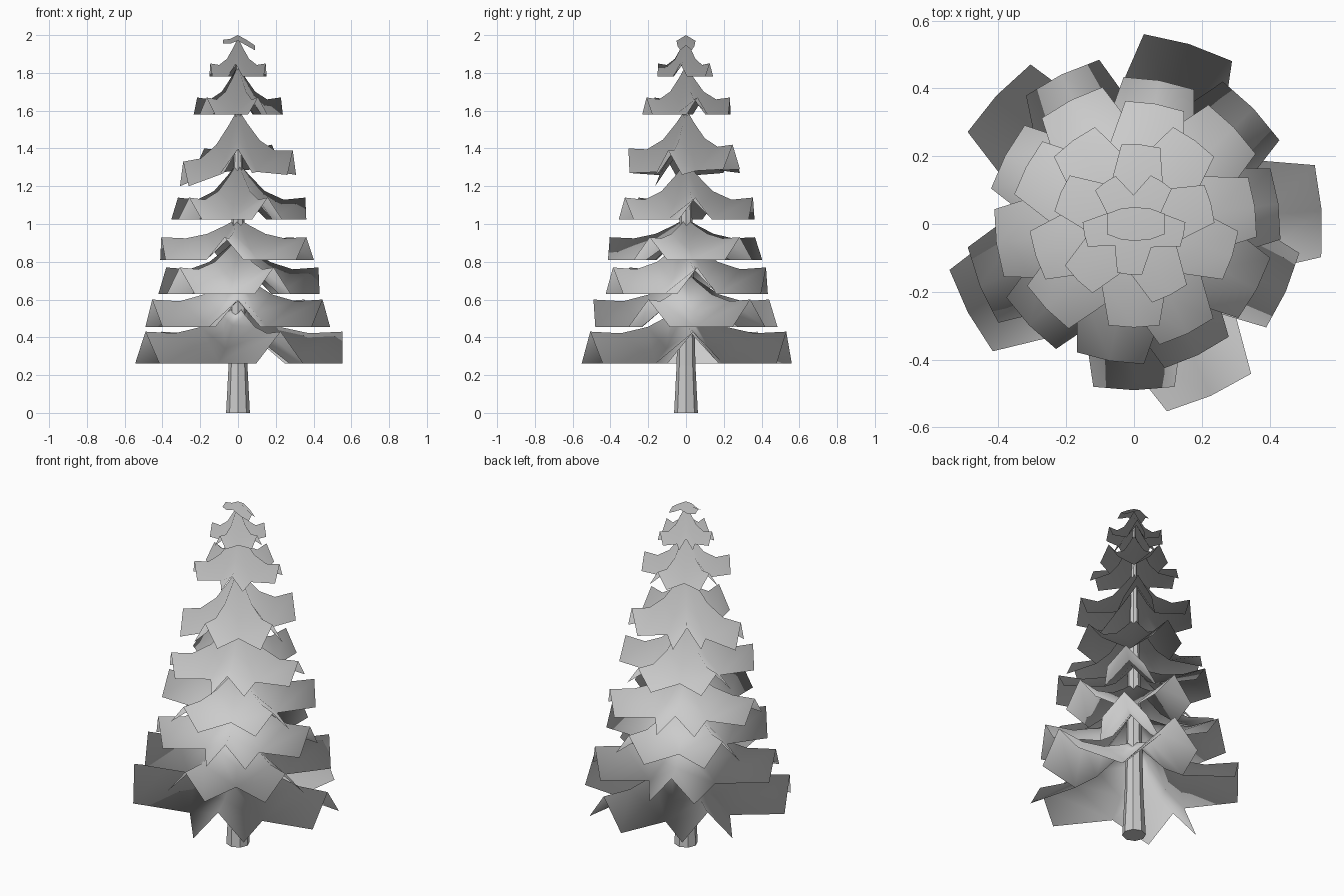
import bpy, bmesh, math
from mathutils import Vector

if "Cube" in bpy.data.objects:
    bpy.data.objects.remove(bpy.data.objects["Cube"])

CROWN_CENTRE = Vector((0, 0, .5))


def finish(bm, name, foliage=False):
    for f in bm.faces:
        f.smooth = foliage
    me = bpy.data.meshes.new(name)
    bm.to_mesh(me)
    bm.free()
    if foliage:
        # puffy foliage shading: normals radiate from inside the crown
        me.normals_split_custom_set_from_vertices(
            [(v.co - CROWN_CENTRE).normalized() for v in me.vertices])
    ob = bpy.data.objects.new(name, me)
    bpy.context.collection.objects.link(ob)
    return ob


# trunk: tapered eight-sided column
bm = bmesh.new()
rings = []
for z, r in [(0, .063), (.25, .050), (1.0, .034), (1.95, .006)]:
    rings.append([bm.verts.new((r * math.cos(math.pi / 4 * i), r * math.sin(math.pi / 4 * i), z))
                  for i in range(8)])
for a, b in zip(rings, rings[1:]):
    for i in range(8):
        bm.faces.new((a[i], a[(i + 1) % 8], b[(i + 1) % 8], b[i]))
bm.faces.new(rings[0][::-1])
bm.faces.new(rings[-1])
finish(bm, "trunk")

# ridge: (distance, height above tip as part of rise)
RIDGE = [(.17, .62), (.40, .18), (.68, -.06), (1.0, 0)]
# valley between two boughs: (distance, rise part, drop part)
VALLEY = [(.16, .60, .30), (.36, .22, .72), (.57, 0, 1.0)]


def polar(angle, r, z):
    return Vector((r * math.cos(angle), r * math.sin(angle), z))


def tier(name, z, R, rise, drop, dirs, sag=(0, 0, 0, 0, 0), tip_width=.245):
    """Star-shaped skirt: folded boughs that meet in valleys near the trunk."""
    bm = bmesh.new()
    apex = bm.verts.new((0, 0, z + rise))
    angles = [math.radians(d) for d in dirs]
    n = len(angles)
    ridges, valleys = [], []
    for i, a in enumerate(angles):
        ridges.append([bm.verts.new(polar(a, R * t, z + rise * h - sag[i] * t)) for t, h in RIDGE])
        j = (i + 1) % n
        mid = a + ((angles[j] - a) % math.tau) / 2
        s = (sag[i] + sag[j]) / 2
        valleys.append([bm.verts.new(polar(mid, R * t, z + rise * h - drop * d - s * t))
                        for t, h, d in VALLEY])
    for i, a in enumerate(angles):
        r = ridges[i]
        across = Vector((-math.sin(a), math.cos(a), 0))
        for v, s in ((valleys[i], 1), (valleys[i - 1], -1)):
            corner = bm.verts.new(polar(a, R * .98, z - drop - sag[i]) + across * (s * tip_width * R))
            for face in ([apex, r[0], v[0]], [r[0], r[1], v[1], v[0]],
                         [r[1], r[2], v[2], v[1]], [r[2], r[3], corner, v[2]]):
                bm.faces.new(face if s > 0 else face[::-1])
    return finish(bm, name, True)


# tiers: ridge tip z, radius, rise to trunk, drop of sides, bough directions in degrees
TIERS = [
    (.43, .555, .14, .168, (4, 73, 137, 208, 294)),
    (.60, .49, .15, .145, (44, 116, 202, 270, 336)),
    (.77, .43, .16, .14, (8, 80, 152, 224, 296)),
    (.93, .41, .10, .12, (44, 117, 188, 260, 332)),
    (1.14, .36, .19, .115, (8, 80, 152, 224, 296)),
    (1.42, .305, .19, .13, (54, 126, 198, 270, 342), (0, .02, .09, .02, .03)),
    (1.67, .235, .17, .09, (15, 85, 157, 225, 297)),
    (1.85, .15, .135, .068, (-12, 57, 125, 192, 265)),
]
for k, spec in enumerate(TIERS):
    tier(f"bough_tier_{k + 1}", *spec)

# treetop: small lopsided cap of two drooping leaves
bm = bmesh.new()
rows = []
for x, hw, z, drop in [(-.08, .03, 1.975, .018), (-.04, .045, 1.98, .025), (0, .05, 2.0, .03),
                       (.05, .045, 1.972, .03), (.09, .03, 1.945, .025)]:
    rows.append([bm.verts.new((x, s * hw, z - drop * abs(s))) for s in (-1, 0, 1)])
for a, b in zip(rows, rows[1:]):
    for i in range(2):
        bm.faces.new((a[i], b[i], b[i + 1], a[i + 1]))
finish(bm, "treetop", True)
